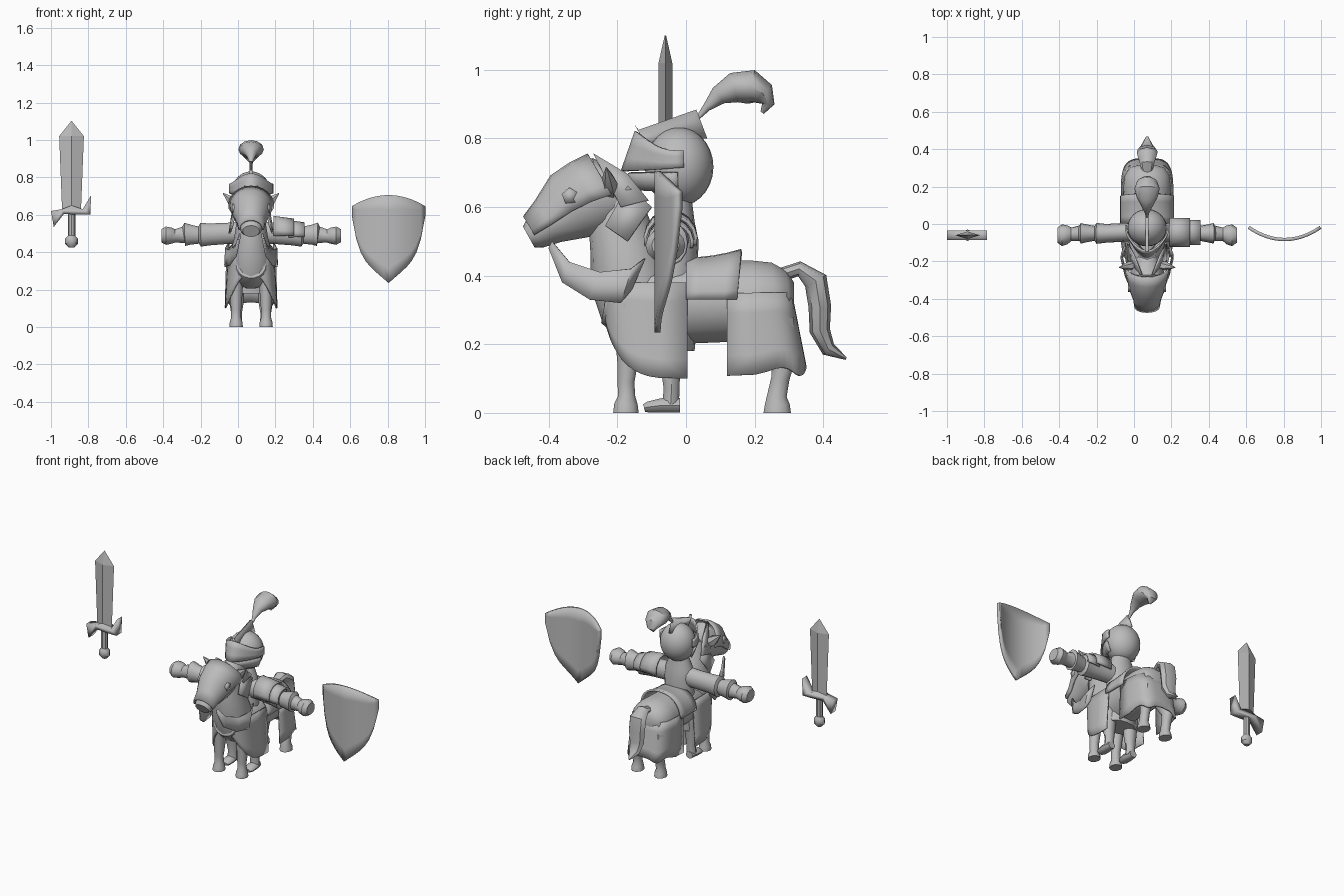
import bpy, bmesh, math
from mathutils import Vector
from math import sin, cos, pi, radians

CX = 0.07  # rider and mount centre line
grey = bpy.data.materials.new("plain_grey")
grey.diffuse_color = (0.5, 0.5, 0.5, 1)


def finish(name, bm, dx=CX, thick=0, mirror=False, angle=40):
    bmesh.ops.recalc_face_normals(bm, faces=bm.faces)
    me = bpy.data.meshes.new(name)
    bm.to_mesh(me)
    bm.free()
    me.materials.append(grey)
    ob = bpy.data.objects.new(name, me)
    bpy.context.collection.objects.link(ob)
    ob.location.x = dx
    if thick:
        m = ob.modifiers.new("thickness", 'SOLIDIFY')
        m.thickness, m.offset = thick, 0
    if mirror:
        m = ob.modifiers.new("mirror", 'MIRROR')
        m.use_mirror_merge = False
    bpy.ops.object.select_all(action='DESELECT')
    ob.select_set(True)
    bpy.context.view_layer.objects.active = ob
    bpy.ops.object.shade_smooth_by_angle(angle=radians(angle))
    return ob


def tube(name, rings, x=0.0, side=(1, 0, 0), n=14, **kw):
    """Closed loft; each ring is (y, z, half width, half depth) or has x first."""
    bm = bmesh.new()
    pts = [Vector((x, r[0], r[1])) if len(r) == 4 else Vector(r[:3]) for r in rings]
    S, loops = Vector(side), []
    for i, (p, r) in enumerate(zip(pts, rings)):
        t = (pts[min(i + 1, len(pts) - 1)] - pts[max(i - 1, 0)]).normalized()
        up = t.cross(S).normalized()
        loops.append([bm.verts.new(p + S * r[-2] * cos(2 * pi * k / n) + up * r[-1] * sin(2 * pi * k / n))
                      for k in range(n)])
    for a, b in zip(loops, loops[1:]):
        for k in range(n):
            j = (k + 1) % n
            bm.faces.new((a[k], a[j], b[j], b[k]))
    bm.faces.new(loops[0])
    bm.faces.new(loops[-1])
    return finish(name, bm, **kw)


def sheet(name, f, nu, nv, **kw):
    """Thin surface from a function of u and v, both 0 to 1."""
    bm = bmesh.new()
    g = [[bm.verts.new(f(i / nu, j / nv)) for j in range(nv + 1)] for i in range(nu + 1)]
    for i in range(nu):
        for j in range(nv):
            bm.faces.new((g[i][j], g[i + 1][j], g[i + 1][j + 1], g[i][j + 1]))
    return finish(name, bm, **kw)


def plate(name, pts, **kw):
    bm = bmesh.new()
    bm.faces.new([bm.verts.new(p) for p in pts])
    return finish(name, bm, **kw)


def power(v, e):
    return math.copysign(abs(v) ** e, v)


def mix(a, b, t):
    return a + (b - a) * t


# Horse body, neck and head
tube("horse_body", [(-.235, .33, .08, .07), (-.18, .32, .12, .115), (0, .32, .12, .12),
                    (.12, .325, .122, .12), (.2, .33, .13, .116), (.26, .335, .122, .105),
                    (.3, .34, .095, .075), (.315, .34, .05, .04)], n=18)
tube("horse_neck", [(-.2, .67, .055, .05), (-.2, .58, .075, .085), (-.18, .48, .09, .1),
                    (-.165, .39, .112, .115), (-.14, .3, .11, .11)], n=16)
tube("horse_head", [(-.18, .63, .06, .07), (-.25, .635, .09, .11), (-.33, .598, .086, .098),
                    (-.4, .55, .062, .063), (-.44, .522, .058, .047), (-.458, .512, .045, .035)], n=16)

# Face armour over the upper half of the head
FACE = [(-.225, .65, .118, .118), (-.28, .63, .105, .112), (-.34, .6, .093, .103),
        (-.4, .555, .07, .072), (-.445, .525, .063, .052)]


def face_armour(u, v):
    y, z, a, b = FACE[round(v * 4)]
    t = radians(mix(-8, 188, u))
    return (a * cos(t), y - .5 * b * sin(t), z + .86 * b * sin(t))


sheet("face_armour", face_armour, 12, 4, thick=.01)
plate("horse_eye", [(.092, -.338 + .025 * cos(k * 2 * pi / 5 + .4), .632 + .025 * sin(k * 2 * pi / 5 + .4))
                    for k in range(5)], thick=.018, mirror=True)
tube("horse_ear", [(.06, -.22, .645, .018, .025), (.1, -.225, .67, .025, .032), (.15, -.232, .715, .002, .002)],
     side=(0, 1, 0), n=6, mirror=True)

# Neck armour
plate("neck_plate_upper", [(.03, -.27, .755), (.07, -.17, .695), (.1, -.11, .62), (.1, -.19, .6)],
      thick=.012, mirror=True)
plate("neck_plate_lower", [(.1, -.235, .545), (.115, -.17, .5), (.1, -.1, .6), (.08, -.17, .66)],
      thick=.012, mirror=True)

# Hanging rein cloth on both sides
UP = [(-.39, .5), (-.34, .44), (-.25, .41), (-.16, .42), (-.12, .45)]
LOW = [(-.4, .48), (-.36, .38), (-.28, .33), (-.19, .32), (-.16, .36)]
REIN_X = (.06, .08, .115, .137, .12)


def rein(u, v):
    i = round(u * 4)
    return (REIN_X[i], mix(UP[i][0], LOW[i][0], v), mix(UP[i][1], LOW[i][1], v))


sheet("rein_cloth", rein, 4, 2, thick=.008, mirror=True)


# Draped cloth over chest and hindquarters
def front_cloth(u, v):
    t = mix(-pi / 2, pi / 2, u)
    sx = power(sin(t), .5)
    hem = .1 + .19 * (1 - sx * sx)
    z = mix(.38, hem, v)
    k = (.38 - z) / .28
    return (mix(.122, .137, k) * sx, .005 - mix(.25, .22, k) * max(cos(t), 0) ** .5, z)


def rear_cloth(u, v):
    t = mix(-pi / 2, pi / 2, u)
    return (mix(.13, .137, v) * power(sin(t), .5), .12 + mix(.185, .228, v) * max(cos(t), 0) ** .5,
            mix(.35, .12 + .012 * cos(6 * t), v))


sheet("chest_cloth", front_cloth, 24, 5, thick=.008)
sheet("rear_cloth", rear_cloth, 24, 4, thick=.008)


def saddle(u, v):
    t = radians(mix(-5, 185, u))
    return (.138 * power(cos(t), .85), mix(.0, .15, v) + .012 * v * sin(t),
            .34 + .107 * max(sin(t), -.1) + .025 * v * v * max(sin(t), 0))


sheet("saddle", saddle, 16, 4, thick=.012)

# Horse legs and tail
tube("hind_leg", [(.25, .26, .045, .07), (.285, .15, .034, .036), (.275, .1, .028, .028),
                  (.265, .05, .027, .03), (.266, .025, .034, .038), (.266, 0, .036, .042)],
     x=.08, n=10, mirror=True)
tube("front_leg", [(-.165, .28, .04, .05), (-.17, .15, .032, .032), (-.175, .09, .027, .026),
                   (-.173, .05, .027, .026), (-.175, .025, .034, .036), (-.175, 0, .036, .039)],
     x=.08, n=10, mirror=True)
tube("tail", [(.27, .4, .025, .02), (.33, .42, .04, .022), (.378, .385, .055, .035), (.39, .31, .055, .033),
              (.39, .24, .048, .03), (.415, .185, .035, .022), (.467, .158, .006, .004)], n=8)

# Rider: torso, legs, feet and arms
tube("rider_torso", [(-.045, .18, .105, .07), (-.045, .3, .105, .08), (-.035, .42, .09, .068),
                     (-.035, .5, .095, .072), (-.035, .56, .085, .06), (-.03, .64, .05, .045)], n=16)
tube("rider_leg", [(-.045, .26, .045, .045), (-.045, .13, .038, .03), (-.042, .07, .028, .024),
                   (-.045, .02, .03, .026)], x=.078, n=10, mirror=True)
tube("rider_foot", [(-.018, .022, .024, .022), (-.07, .022, .033, .022), (-.11, .017, .03, .017),
                    (-.122, .014, .018, .012)], x=.08, n=10, mirror=True)
tube("rider_arm", [(.04, -.04, .505, .05, .06), (.13, -.045, .5, .05, .058), (.22, -.05, .495, .05, .06),
                   (.27, -.05, .493, .056, .065), (.28, -.05, .493, .042, .048)],
     side=(0, 1, 0), mirror=True)
tube("gauntlet", [(.27, -.05, .49, .038, .045), (.325, -.05, .493, .048, .055), (.355, -.05, .495, .055, .064),
                  (.36, -.05, .492, .042, .046), (.405, -.055, .487, .036, .036),
                  (.425, -.058, .488, .05, .044), (.455, -.06, .488, .058, .05), (.48, -.06, .488, .04, .036)],
     side=(0, 1, 0), mirror=True)


def arm_guard(x0, x1, r, z):
    def f(u, v):
        t = radians(mix(-15, 195, u))
        return (mix(x0, x1, v), -.045 + .9 * r * cos(t), z + r * (1 - .18 * v) * sin(t))
    return f


# Plates on one sword-free arm
sheet("shoulder_guard", arm_guard(.12, .23, .082, .507), 10, 2, thick=.01)
sheet("elbow_guard", arm_guard(.2, .285, .07, .497), 10, 2, thick=.01)

# Helmet, visor, chin guard, crest and plume
bm = bmesh.new()
bmesh.ops.create_uvsphere(bm, u_segments=24, v_segments=14, radius=1)
for vert in bm.verts:
    vert.co = (.105 * vert.co.x, -.02 + .1 * vert.co.y, max(.717 + .115 * vert.co.z, .608))
finish("helmet", bm)


def visor(u, v):
    t = radians(mix(-95, 95, u))
    c = max(cos(t), 0)
    return (.114 * sin(t), -.015 - .11 * cos(t) - (.02 + .04 * v) * c ** 5,
            mix(.765 + .055 * c ** 3, .715 - .01 * c, v))


def chin_guard(u, v):
    t = radians(mix(-85, 85, u))
    c = max(cos(t), 0)
    return (.11 * sin(t) * (1 - .2 * v), -.015 - .105 * c * (1 - .15 * v) - .045 * c ** 5,
            mix(.7, .64 + .01 * c, v))


sheet("visor", visor, 16, 3, thick=.01)
sheet("chin_guard", chin_guard, 16, 2, thick=.01)
plate("helmet_crest", [(0, -.15, .84), (0, -.138, .825), (0, .03, .884), (0, .062, .8), (0, 0, .8), (0, -.11, .77)],
      thick=.016)
tube("plume", [(.035, .86, .006, .006), (.06, .89, .012, .012), (.095, .925, .03, .028), (.14, .948, .055, .044),
               (.19, .95, .068, .05), (.225, .93, .055, .036), (.24, .9, .03, .018), (.222, .875, .006, .006)], n=12)


# Curved shield
def shield(u, v):
    s = 2 * u - 1
    return (.192 * s, -.083 + .065 * s * s, mix(.705 - .06 * s * s, .235 + .17 * abs(s) + .19 * s ** 6, v))


sheet("shield", shield, 16, 6, dx=.805, thick=.018)

# Sword
SX = -.89
tube("sword_blade", [(-.06, .61, .05, .02), (-.06, 1.02, .066, .02), (-.06, 1.1, .002, .002)],
     n=4, dx=SX, angle=5)
plate("sword_guard", [(x, -.06, z) for x, z in
                      [(-.11, .62), (-.095, .535), (-.04, .605), (.035, .6), (.1, .6), (.105, .705),
                       (.06, .63), (.0, .65), (-.05, .63)]], thick=.05, dx=SX, angle=10)
tube("sword_grip", [(-.06, .62, .02, .018), (-.06, .46, .02, .018)], n=8, dx=SX)
tube("sword_pommel", [(-.06, .49, .018, .018), (-.06, .472, .034, .03), (-.06, .445, .034, .03),
                      (-.06, .425, .015, .014)], n=8, dx=SX)
